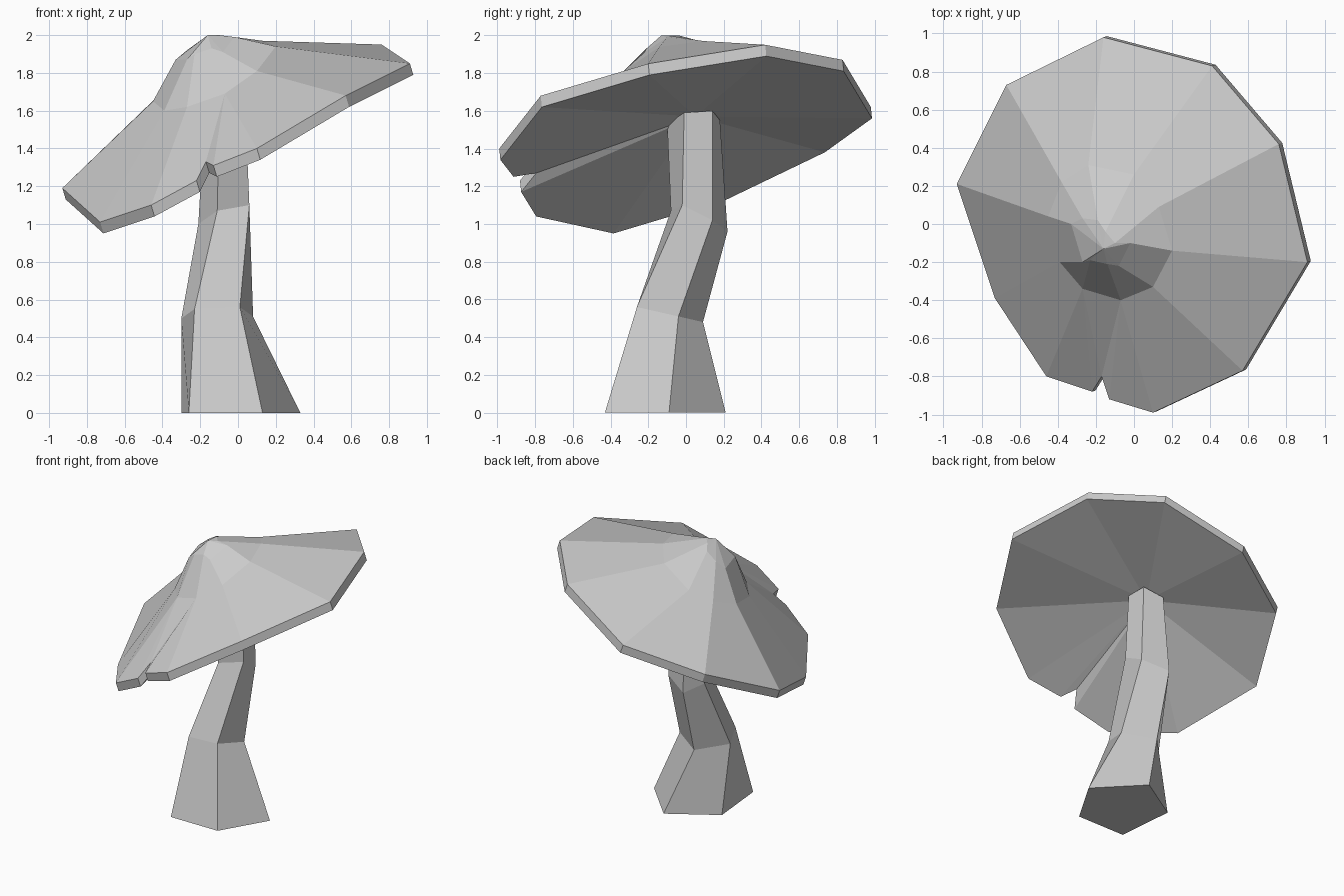
import bpy
import bmesh
from mathutils import Vector

old_cube = bpy.data.objects.get("Cube")
if old_cube:
    bpy.data.objects.remove(old_cube, do_unlink=True)

# One plain grey for the whole mushroom
grey = bpy.data.materials.new("plain_grey")
grey.use_nodes = True
colour = (0.6, 0.6, 0.6, 1)
grey.diffuse_color = colour
grey.node_tree.nodes["Principled BSDF"].inputs["Base Color"].default_value = colour


def make_object(name, bm):
    """Turn a bmesh into a flat shaded object."""
    bmesh.ops.recalc_face_normals(bm, faces=bm.faces)
    mesh = bpy.data.meshes.new(name)
    bm.to_mesh(mesh)
    bm.free()
    mesh.materials.append(grey)
    obj = bpy.data.objects.new(name, mesh)
    bpy.context.collection.objects.link(obj)
    return obj


def add_ring(bm, points):
    return [bm.verts.new(p) for p in points]


def bridge(bm, first, second):
    """Join two closed rings that have the same number of points."""
    count = len(first)
    for i in range(count):
        j = (i + 1) % count
        bm.faces.new((first[i], first[j], second[j], second[i]))


def fan(bm, ring, centre):
    """Close a ring with triangles that meet at one point."""
    tip = bm.verts.new(centre)
    for i, vert in enumerate(ring):
        bm.faces.new((vert, ring[(i + 1) % len(ring)], tip))


# Cap: tilted irregular rim, bump base and crown, all running clockwise
rim_before_split = [
    (-.16, .98, 1.62), (.41, .83, 1.87), (.76, .42, 1.95),
    (.91, -.2, 1.85), (.57, -.77, 1.68), (.1, -.99, 1.4),
]
split = [(-.13, -.92, 1.31), (-.17, -.8, 1.33), (-.22, -.88, 1.23)]
rim_after_split = [
    (-.46, -.8, 1.1), (-.73, -.39, 1.01), (-.93, .21, 1.19), (-.67, .73, 1.44),
]
bump_base = [
    (-.24, .31, 1.8), (0, .26, 1.92), (.13, .09, 1.97), (.2, -.14, 1.94),
    (.1, -.33, 1.81), (-.07, -.4, 1.69), (-.27, -.34, 1.62),
    (-.39, -.2, 1.6), (-.45, .04, 1.65), (-.38, .22, 1.72),
]
crown = [
    (-.19, .02, 1.97), (-.15, -.04, 2), (-.1, -.1, 2), (-.02, -.1, 1.99),
    (-.08, -.22, 1.91), (-.14, -.21, 1.93), (-.23, -.19, 1.9),
    (-.27, -.2, 1.87), (-.33, 0, 1.87), (-.27, .03, 1.92),
]

bm = bmesh.new()
before = add_ring(bm, rim_before_split)
notch = add_ring(bm, split)
after = add_ring(bm, rim_after_split)
base = add_ring(bm, bump_base)
top = add_ring(bm, crown)

# Upper skin, with the split edge filling one sector
outer = before + after
last = len(before) - 1
for i in range(len(outer)):
    j = (i + 1) % len(outer)
    if i == last:
        sector = [outer[i]] + notch + [outer[j]]
        for a, b in zip(sector[:2], sector[1:3]):
            bm.faces.new((a, b, base[i]))
        bm.faces.new((notch[1], base[j], base[i]))
        for a, b in zip(sector[2:], sector[3:]):
            bm.faces.new((a, b, base[j]))
    else:
        bm.faces.new((outer[i], outer[j], base[j], base[i]))
bridge(bm, base, top)
fan(bm, top, (-.16, -.13, 2))

# Thin edge and shallow underside
upper_rim = before + notch + after
drop = Vector((.018, .006, -.06))
lower_rim = add_ring(bm, [v.co + drop for v in upper_rim])
bridge(bm, upper_rim, lower_rim)
fan(bm, lower_rim, (-.07, .05, 1.57))
make_object("mushroom_cap", bm)

# Stem: five sided, bent in the middle
stem_sections = [
    [(.33, -.09, 0), (.13, -.43, 0), (-.26, -.43, 0), (-.3, 0, 0), (.04, .21, 0)],
    [(.08, -.04, .51), (.01, -.26, .56), (-.23, -.26, .55),
     (-.3, -.1, .5), (-.13, .09, .48)],
    [(.05, .14, 1.02), (.06, -.02, 1.1), (-.11, -.08, 1.07),
     (-.21, .08, 1), (-.13, .22, .96)],
    [(.03, .14, 1.6), (.04, -.01, 1.59), (-.1, -.1, 1.53),
     (-.18, .06, 1.52), (-.11, .18, 1.55)],
]
bm = bmesh.new()
rings = [add_ring(bm, section) for section in stem_sections]
for low, high in zip(rings, rings[1:]):
    bridge(bm, low, high)
bm.faces.new(rings[0])
bm.faces.new(rings[-1])
make_object("mushroom_stem", bm)
